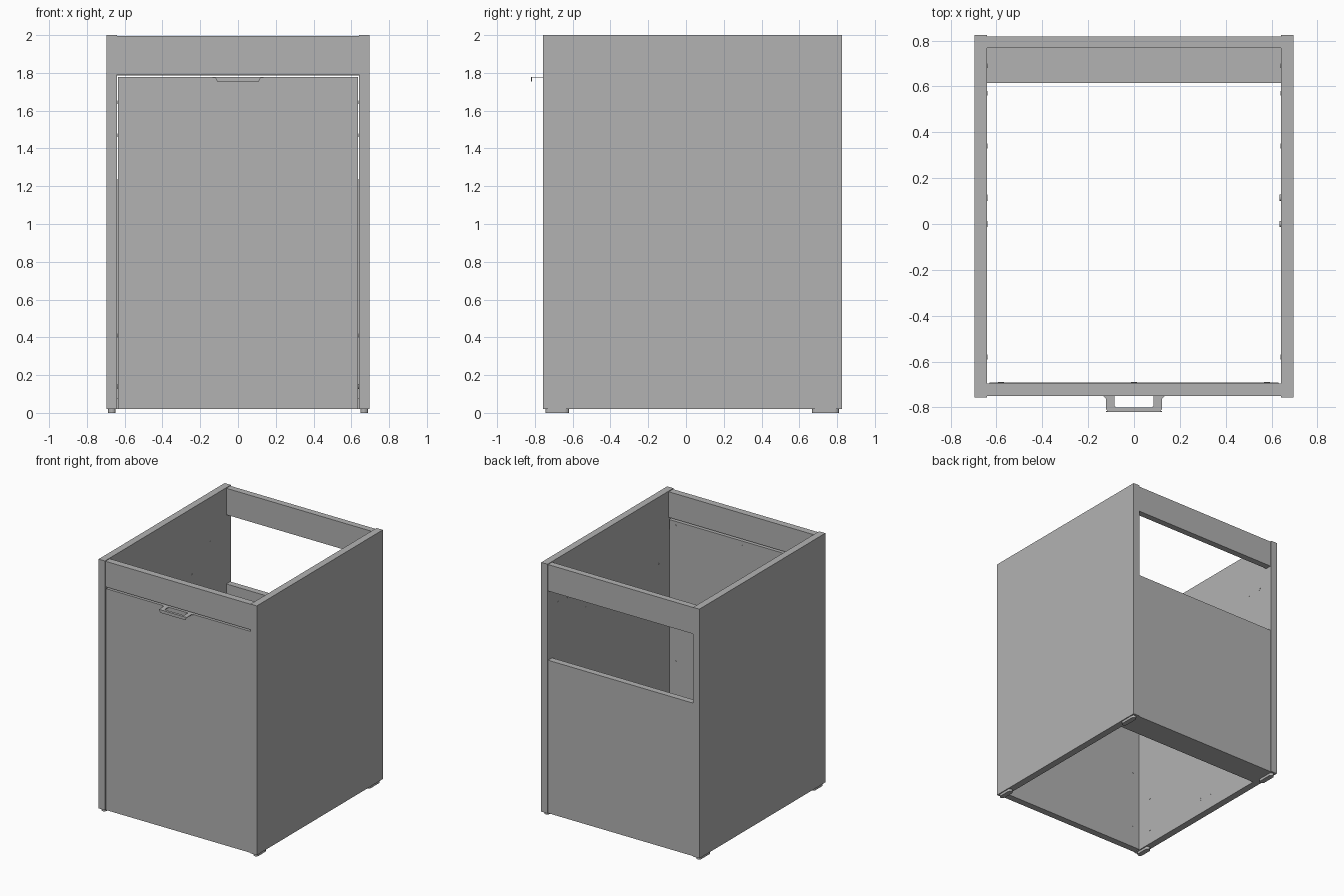
import bpy, bmesh, math
from mathutils import Matrix, Vector

cube = bpy.data.objects.get("Cube")
if cube:
    bpy.data.objects.remove(cube, do_unlink=True)

GREY = (0.448, 0.448, 0.448, 1)
grey = bpy.data.materials.new("plain grey")
grey.use_nodes = True
grey.diffuse_color = GREY
grey.node_tree.nodes["Principled BSDF"].inputs["Base Color"].default_value = GREY


def finish(name, bm):
    bmesh.ops.recalc_face_normals(bm, faces=bm.faces[:])
    mesh = bpy.data.meshes.new(name)
    bm.to_mesh(mesh)
    bm.free()
    mesh.materials.append(grey)
    obj = bpy.data.objects.new(name, mesh)
    bpy.context.collection.objects.link(obj)
    return obj


def board(name, x, y, z):
    """Box given by its (low, high) extent on each axis."""
    bm = bmesh.new()
    size = [b - a for a, b in (x, y, z)]
    mid = [(a + b) / 2 for a, b in (x, y, z)]
    bmesh.ops.create_cube(bm, size=1, matrix=Matrix.Translation(mid) @ Matrix.Diagonal((*size, 1)))
    return finish(name, bm)


def disc(name, centre, axis, radius, depth):
    bm = bmesh.new()
    turn = Vector(axis).to_track_quat("Z", "Y").to_matrix().to_4x4()
    bmesh.ops.create_cone(bm, cap_ends=True, segments=16, radius1=radius, radius2=radius,
                          depth=depth, matrix=Matrix.Translation(centre) @ turn)
    return finish(name, bm)


def prism(name, outline, z, height):
    """Extrude a flat outline upward."""
    bm = bmesh.new()
    face = bm.faces.new([bm.verts.new((px, py, z)) for px, py in outline])
    out = bmesh.ops.extrude_face_region(bm, geom=[face])
    top = [v for v in out["geom"] if isinstance(v, bmesh.types.BMVert)]
    bmesh.ops.translate(bm, verts=top, vec=(0, 0, height))
    return finish(name, bm)


INNER, OUTER = 0.64, 0.695
BASE, TOP = 0.02, 2.0
FRONT, BACK = -0.757, 0.825
span = (-INNER, INNER)

# Carcass
for side, s in (("left", 1), ("right", -1)):
    board(side + "_side_panel", sorted((s * INNER, s * OUTER)), (FRONT, BACK), (BASE, TOP))
board("front_top_rail", span, (-0.75, -0.696), (1.792, 1.995))
board("back_top_rail", span, (0.768, 0.818), (1.785, 1.995))
board("back_lower_panel", span, (0.768, 0.818), (BASE, 1.235))
board("bottom_stretcher", span, (0.615, 0.768), (BASE, 0.075))

# Door with the metal strip that carries the handle
board("door", (-0.634, 0.634), (-0.75, -0.696), (BASE, 1.779))
board("handle_strip", (-0.63, 0.63), (-0.696, -0.691), (1.7, 1.779))
for x in (-0.58, 0, 0.58):
    disc("strip_screw", (x, -0.69, 1.74), (0, 1, 0), 0.014, 0.004)

# Handle: flat looped plate with a turned-down lip
half = [(0.135, -0.75), (0.122, -0.762), (0.122, -0.808), (0.11, -0.82)]
hole = [(0.078, -0.8), (0.085, -0.793), (0.085, -0.75)]
mirrored = lambda pts: [(-x, y) for x, y in reversed(pts)]
prism("handle_plate", half + mirrored(half) + mirrored(hole) + hole, 1.775, 0.004)
bm = bmesh.new()
lip = [(0.122, 1.779), (-0.122, 1.779), (-0.11, 1.755), (0.11, 1.755)]
front = [bm.verts.new((x, -0.82, z)) for x, z in lip]
back = [bm.verts.new((x, -0.815, z)) for x, z in lip]
bm.faces.new(front)
bm.faces.new(back)
for i in range(4):
    j = (i + 1) % 4
    bm.faces.new((front[i], front[j], back[j], back[i]))
finish("handle_lip", bm)

# Rounded feet under the four corners
R = 0.02
for s in (1, -1):
    for y0, y1 in ((-0.745, -0.62), (0.667, 0.81)):
        ring = []
        for centre, start in ((y1 - R, 0), (y0 + R, math.pi)):
            for i in range(9):
                a = start + math.pi * i / 8
                ring.append((s * 0.668 + R * math.cos(a), centre + R * math.sin(a)))
        prism("foot", ring, 0, BASE)

# Fixing plugs on the inner faces
for s in (1, -1):
    for y, z in ((0.57, 1.645), (0.69, 1.645), (0.34, 1.47), (-0.58, 1.47),
                 (-0.58, 0.14), (-0.58, 0.41)):
        disc("side_plug", (s * INNER, y, z), (1, 0, 0), 0.01, 0.003)
    for y in (0, 0.115):
        disc("runner_plug", (s * INNER, y, 0.14), (1, 0, 0), 0.014, 0.012 if s > 0 else 0.003)
    for z in (0.2, 0.66):
        disc("door_plug", (s * 0.58, -0.696, z), (0, 1, 0), 0.01, 0.003)
